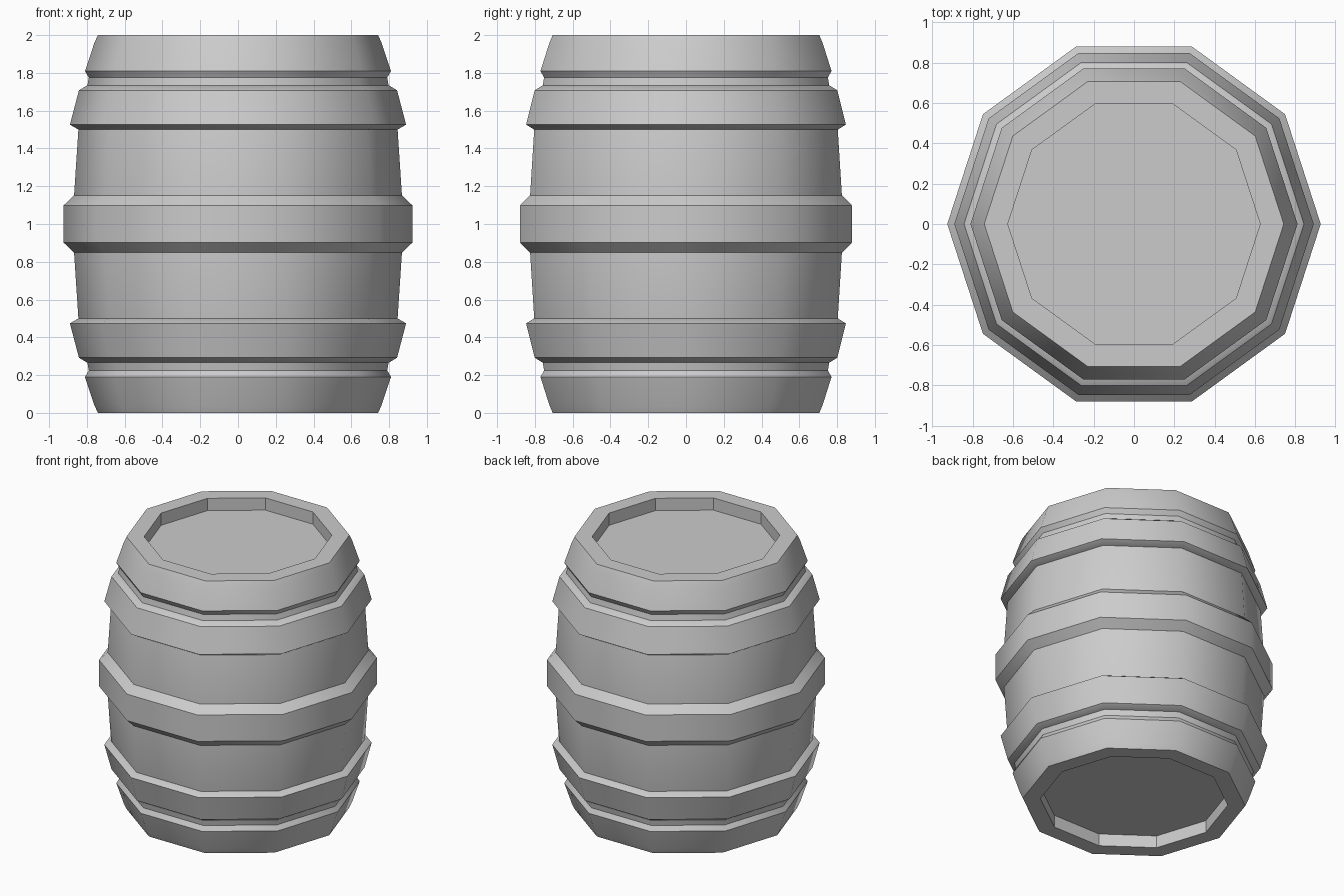
import bpy
import bmesh
from math import cos, sin, pi, radians

cube = bpy.data.objects.get("Cube")
if cube:
    bpy.data.objects.remove(cube, do_unlink=True)

SIDES = 10
RECESS = 0.625

grey = bpy.data.materials.new("barrel grey")
grey.use_nodes = True
GREY = (0.6, 0.6, 0.6, 1)
grey.diffuse_color = GREY
grey.node_tree.nodes["Principled BSDF"].inputs["Base Color"].default_value = GREY


def lathe(name, profile, closed=False):
    """Spin a (radius, height) profile, listed top to bottom, into a ten-sided shell."""
    bm = bmesh.new()
    rings = [[bm.verts.new((r * cos(2 * pi * i / SIDES), r * sin(2 * pi * i / SIDES), z))
              for i in range(SIDES)] for r, z in profile]
    pairs = list(zip(rings, rings[1:]))
    if closed:
        pairs.append((rings[-1], rings[0]))
    else:
        bm.faces.new(rings[0])
        bm.faces.new(rings[-1][::-1])
    for a, b in pairs:
        for i in range(SIDES):
            j = (i + 1) % SIDES
            bm.faces.new((a[i], b[i], b[j], a[j]))
    bmesh.ops.recalc_face_normals(bm, faces=bm.faces)
    mesh = bpy.data.meshes.new(name)
    bm.to_mesh(mesh)
    bm.free()
    mesh.materials.append(grey)
    obj = bpy.data.objects.new(name, mesh)
    bpy.context.collection.objects.link(obj)
    bpy.ops.object.select_all(action="DESELECT")
    obj.select_set(True)
    bpy.context.view_layer.objects.active = obj
    bpy.ops.object.shade_smooth_by_angle(angle=radians(38))
    return obj


def flip(profile):
    """Mirror a profile about the middle of the barrel."""
    return [(r, 2 - z) for r, z in reversed(profile)]


# Body: recessed lid, rim, sloping end band, neck and bulging staves
half = [(RECESS, 1.91), (RECESS, 2), (0.742, 2), (0.76, 1.96), (0.81, 1.81),
        (0.79, 1.775), (0.8, 1.72), (0.845, 1.5), (0.868, 1.15)]
body = lathe("barrel_body", half + flip(half))

# The recess walls and lids stay faceted
for face in body.data.polygons:
    if all(body.data.vertices[v].co.xy.length < RECESS + 0.01 for v in face.vertices):
        face.use_smooth = False

# Middle hoop
lathe("middle_hoop", [(0.8, 1.15), (0.868, 1.152), (0.925, 1.097),
                      (0.925, 0.903), (0.868, 0.848), (0.8, 0.85)], closed=True)

# Upper and lower hoops
hoop = [(0.75, 1.733), (0.8, 1.733), (0.842, 1.708), (0.89, 1.526), (0.845, 1.5), (0.75, 1.5)]
lathe("upper_hoop", hoop, closed=True)
lathe("lower_hoop", flip(hoop), closed=True)
